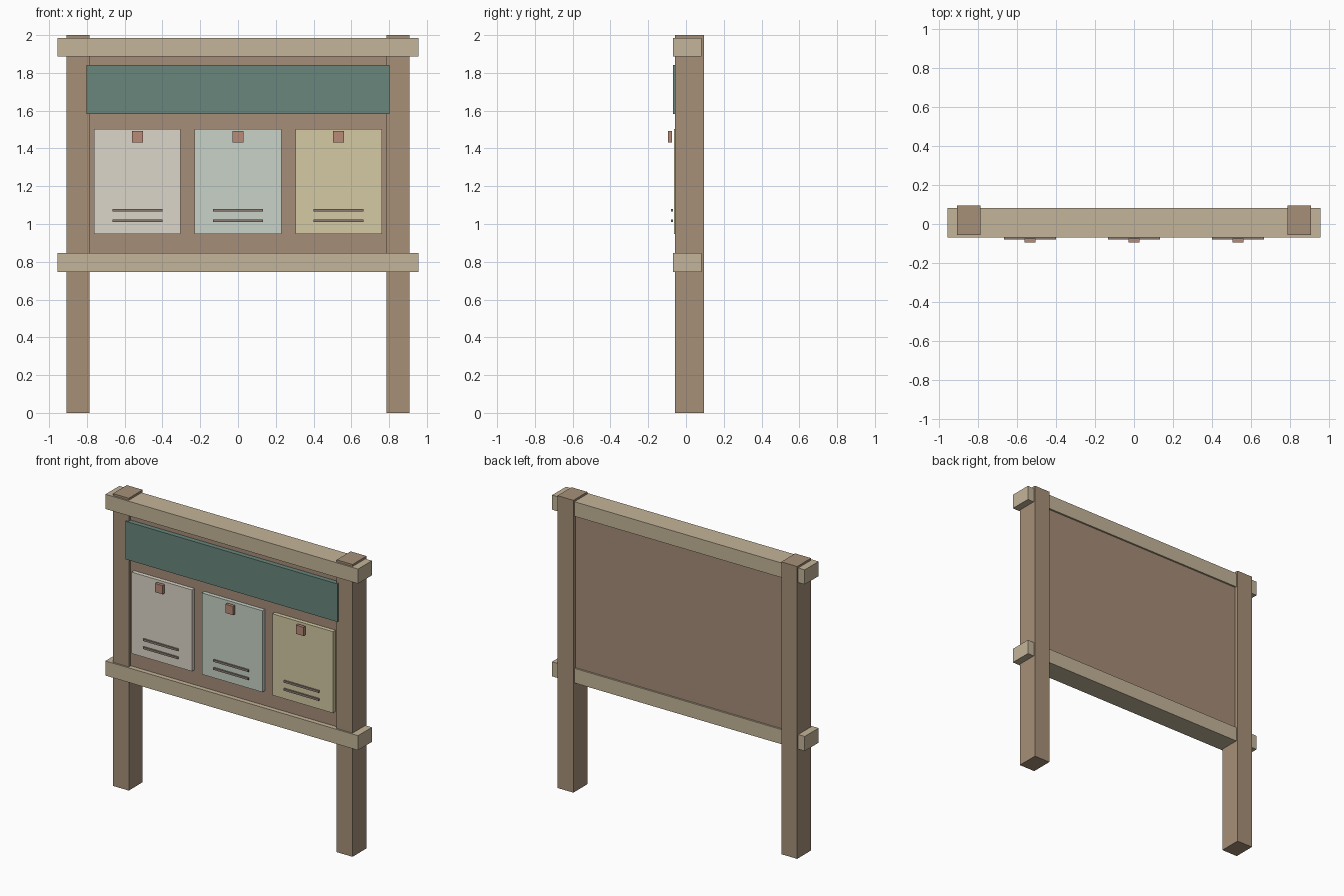
import bpy

if "Cube" in bpy.data.objects:
    bpy.data.objects.remove(bpy.data.objects["Cube"])


def material(name, rgb):
    m = bpy.data.materials.new(name)
    m.diffuse_color = (*rgb, 1)
    m.use_nodes = True
    m.node_tree.nodes["Principled BSDF"].inputs["Base Color"].default_value = m.diffuse_color
    return m


post_wood = material("post_wood", (0.38, 0.28, 0.19))
panel_wood = material("panel_wood", (0.38, 0.27, 0.19))
rail_wood = material("rail_wood", (0.55, 0.46, 0.32))
green = material("header_green", (0.14, 0.24, 0.20))
clip_red = material("clip_red", (0.48, 0.26, 0.19))
ink = material("ink", (0.26, 0.21, 0.18))
papers = [material("paper_white", (0.72, 0.67, 0.58)),
          material("paper_mint", (0.58, 0.65, 0.57)),
          material("paper_yellow", (0.66, 0.59, 0.37))]


def box(name, x, y, z, mat):
    """Box from (min, max) ranges on each axis."""
    c = [(r[0] + r[1]) / 2 for r in (x, y, z)]
    bpy.ops.mesh.primitive_cube_add(size=1, location=c)
    ob = bpy.context.object
    ob.name = name
    ob.scale = [r[1] - r[0] for r in (x, y, z)]
    bpy.ops.object.transform_apply(location=False, rotation=False, scale=True)
    ob.data.materials.append(mat)
    return ob


def span(c, w):
    return (c - w / 2, c + w / 2)


# Posts
for side, x in (("left", -0.847), ("right", 0.847)):
    box(side + "_post", span(x, 0.12), (-0.057, 0.094), (0, 2), post_wood)

# Cross rails
for name, z in (("lower_rail", 0.796), ("upper_rail", 1.936)):
    box(name, span(0, 1.912), (-0.068, 0.082), span(z, 0.1), rail_wood)

# Back panel and header board
box("back_panel", span(0, 1.6), (-0.036, 0.07), (0.8, 1.93), panel_wood)
box("header_board", span(0, 1.604), (-0.069, -0.034), (1.583, 1.843), green)

# Notices, each with a clip and two text lines
for i, x in enumerate((-0.533, 0, 0.533)):
    box(f"notice_{i + 1}", span(x, 0.458), (-0.063, -0.034), (0.947, 1.504), papers[i])
    box(f"clip_{i + 1}", span(x, 0.058), (-0.094, -0.073), (1.432, 1.492), clip_red)
    for j, z in enumerate((1.072, 1.017)):
        box(f"notice_{i + 1}_line_{j + 1}", span(x, 0.265), (-0.079, -0.069), span(z, 0.014), ink)
